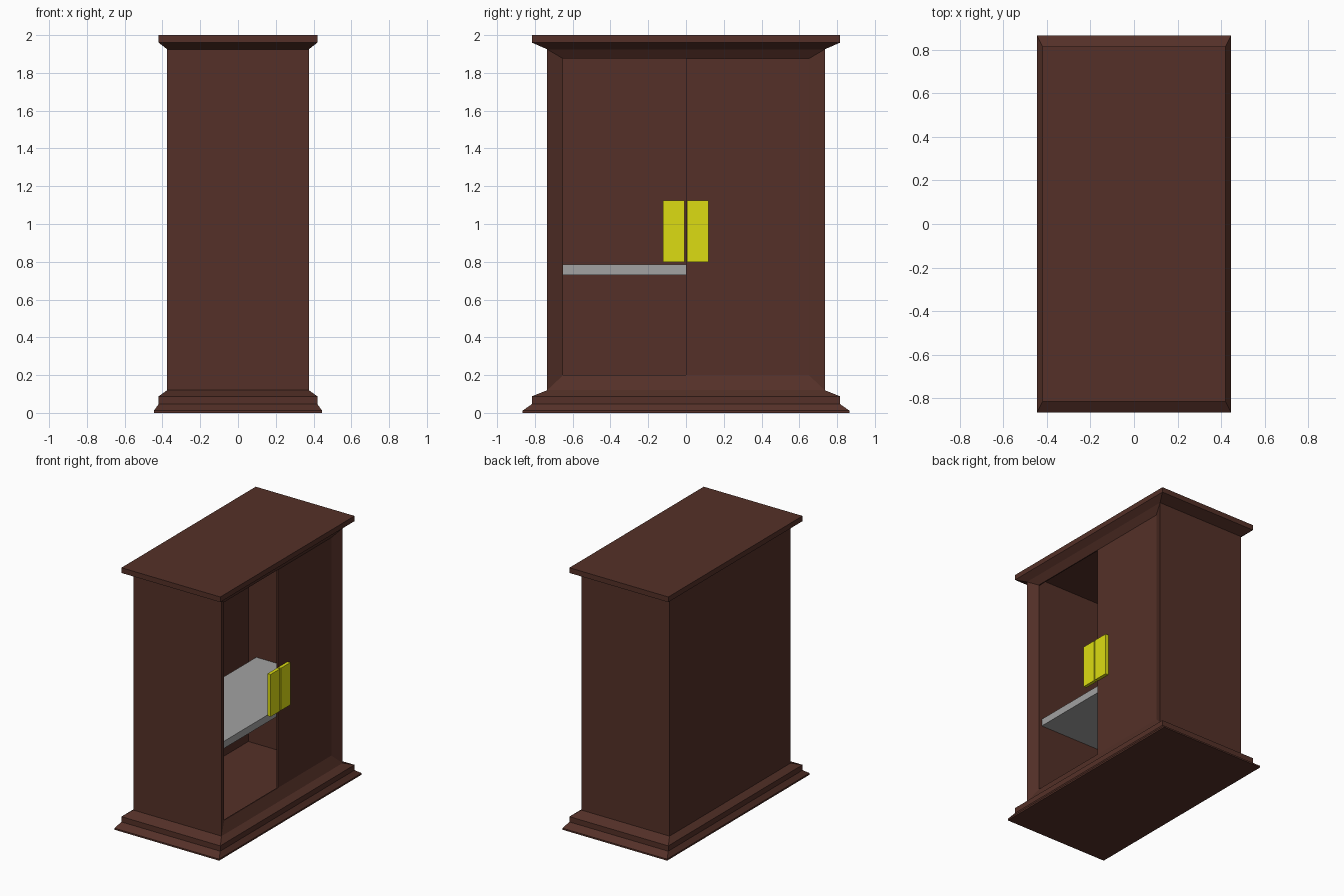
import bpy, bmesh
from mathutils import Vector

cube = bpy.data.objects.get("Cube")
if cube:
    bpy.data.objects.remove(cube, do_unlink=True)


def material(name, r, g, b):
    m = bpy.data.materials.new(name)
    m.use_nodes = True
    m.diffuse_color = (r, g, b, 1)
    m.node_tree.nodes["Principled BSDF"].inputs["Base Color"].default_value = (r, g, b, 1)
    return m


BROWN = material("dark brown wood", 0.089, 0.03, 0.021)
YELLOW = material("yellow metal", 0.72, 0.72, 0.006)
GREY = material("grey shelf", 0.36, 0.36, 0.36)


def finish(name, bm, mat):
    bmesh.ops.recalc_face_normals(bm, faces=bm.faces)
    mesh = bpy.data.meshes.new(name)
    bm.to_mesh(mesh)
    bm.free()
    mesh.materials.append(mat)
    obj = bpy.data.objects.new(name, mesh)
    bpy.context.collection.objects.link(obj)
    return obj


def prism(name, points, offset, mat):
    """Extrude a closed polygon along an offset."""
    bm = bmesh.new()
    face = bm.faces.new([bm.verts.new(p) for p in points])
    out = bmesh.ops.extrude_face_region(bm, geom=[face])
    moved = [v for v in out["geom"] if isinstance(v, bmesh.types.BMVert)]
    bmesh.ops.translate(bm, verts=moved, vec=Vector(offset))
    # keep the starting cap so the prism is closed
    if not face.is_valid:
        bmesh.ops.holes_fill(bm, edges=bm.edges)
    return finish(name, bm, mat)


def box(name, x0, x1, y0, y1, z0, z1, mat):
    corners = [(x0, y0, z0), (x1, y0, z0), (x1, y1, z0), (x0, y1, z0)]
    return prism(name, corners, (0, 0, z1 - z0), mat)


def moulding(name, profile, mat):
    """Stack rectangles of half size (hx, hy) at height z into a solid."""
    bm = bmesh.new()
    rings = [[bm.verts.new((sx * hx, sy * hy, z))
              for sx, sy in ((-1, -1), (1, -1), (1, 1), (-1, 1))]
             for hx, hy, z in profile]
    for low, high in zip(rings, rings[1:]):
        for i in range(4):
            j = (i + 1) % 4
            bm.faces.new((low[i], low[j], high[j], high[i]))
    bm.faces.new(rings[0])
    bm.faces.new(rings[-1])
    return finish(name, bm, mat)


# Key dimensions of the carcass
HX, HY = 0.375, 0.735        # outer half size
IX, IY = 0.338, 0.65         # recessed opening
FLOOR, CEILING = 0.12, 1.925
SILL, HEAD = 0.2, 1.875

# Stepped base and cornice
moulding("base", [(0.445, 0.865, 0), (0.445, 0.865, 0.012), (0.42, 0.815, 0.047),
                  (0.42, 0.815, 0.088), (HX, HY, FLOOR)], BROWN)
moulding("cornice", [(HX, HY, CEILING), (0.42, 0.815, 1.96), (0.42, 0.815, 2)], BROWN)

# End walls, with edges splayed towards the opening
for name, s in (("front_wall", -1), ("back_wall", 1)):
    plan = [(-HX, s * HY), (HX, s * HY), (IX, s * IY), (-HX, s * IY)]
    prism(name, [(x, y, FLOOR) for x, y in plan], (0, 0, CEILING - FLOOR), BROWN)

# Closed long side
box("rear_panel", -HX, -HX + 0.008, -HY, HY, FLOOR, CEILING, BROWN)

# Sloped rails under and over the opening
for name, z0, z1 in (("sill_rail", FLOOR, SILL), ("head_rail", CEILING, HEAD)):
    section = [(HX, z0), (IX, z1), (IX - 0.008, z1), (IX - 0.008, z0)]
    prism(name, [(x, -HY, z) for x, z in section], (0, 2 * HY, 0), BROWN)

# Single closed door; the other half is open
box("door", IX - 0.012, IX, 0, IY, SILL, HEAD, BROWN)

# Shelf and the pair of pulls
box("shelf", -0.3, 0.31, -IY, IY, 0.73, 0.785, GREY)
for name, y0, y1 in (("front_handle", -0.123, -0.008), ("back_handle", 0.004, 0.119)):
    box(name, IX, IX + 0.025, y0, y1, 0.8, 1.125, YELLOW)
